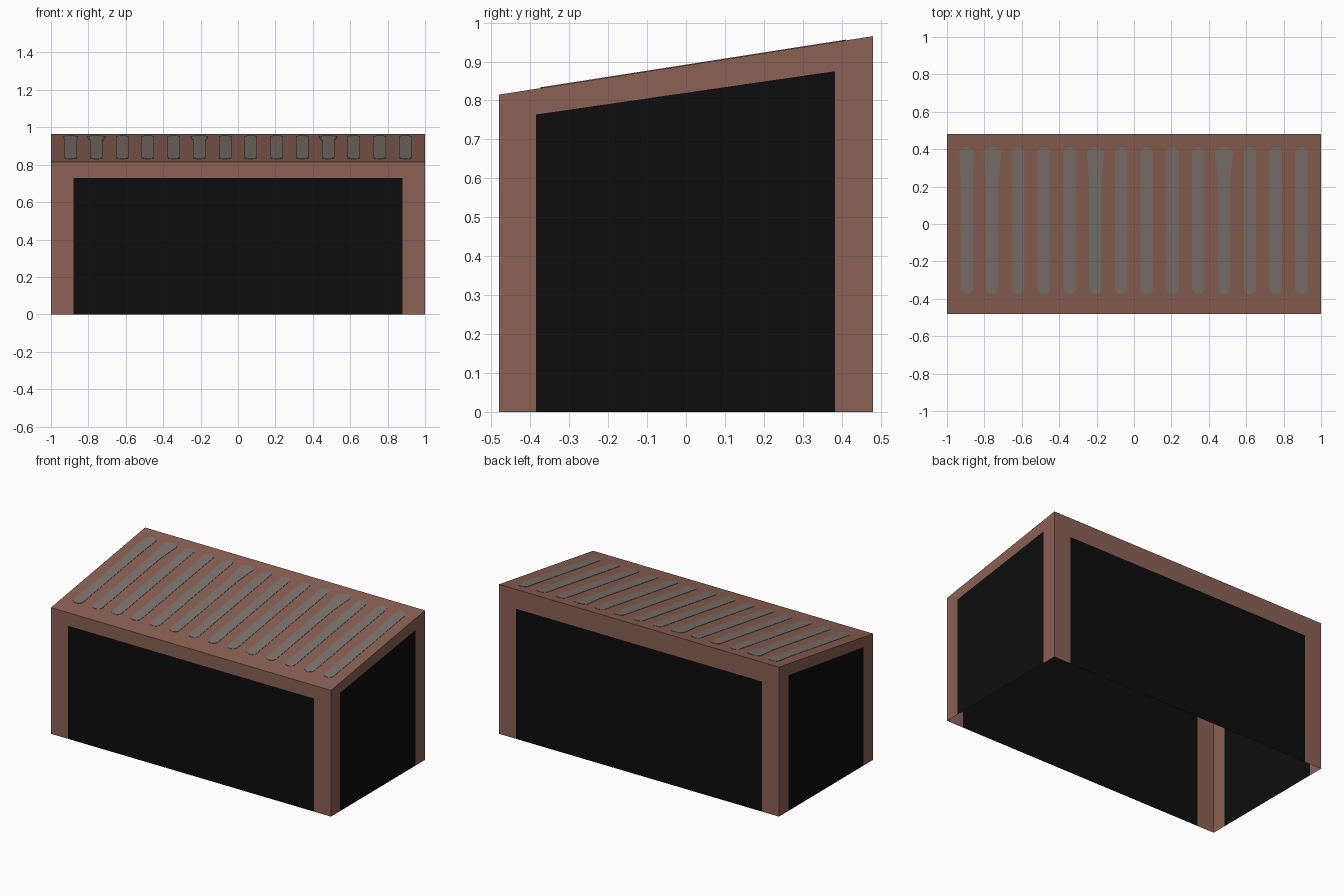
import bpy, bmesh, math

cube = bpy.data.objects.get("Cube")
if cube:
    bpy.data.objects.remove(cube, do_unlink=True)


def material(name, rgb):
    mat = bpy.data.materials.new(name)
    mat.use_nodes = True
    color = (*rgb, 1.0)
    mat.diffuse_color = color
    bsdf = mat.node_tree.nodes["Principled BSDF"]
    bsdf.inputs["Base Color"].default_value = color
    bsdf.inputs["Roughness"].default_value = 0.9
    return mat


brown = material("red brown frame", (0.262, 0.119, 0.089))
black = material("black panel", (0.004, 0.004, 0.004))
grey = material("warm grey slat", (0.205, 0.172, 0.152))

HALF_X, HALF_Y = 1.0, 0.48
FRONT_Z, BACK_Z = 0.815, 0.965
SLOPE = (BACK_Z - FRONT_Z) / (2 * HALF_Y)


def roof_z(y):
    return FRONT_Z + (y + HALF_Y) * SLOPE


def finish(bm, name, mats):
    mesh = bpy.data.meshes.new(name)
    bm.to_mesh(mesh)
    bm.free()
    for mat in mats:
        mesh.materials.append(mat)
    obj = bpy.data.objects.new(name, mesh)
    bpy.context.collection.objects.link(obj)
    return obj


def add_wall(bm, outer, inner):
    """Thin wall: two posts and a lintel around a dark panel that reaches the ground."""
    o = [bm.verts.new(p) for p in outer]
    i = [bm.verts.new(p) for p in inner]
    for k in range(3):
        bm.faces.new((o[k], i[k], i[k + 1], o[k + 1]))
    bm.faces.new(i).material_index = 1


# Open-bottomed shell: four framed walls under a sloping roof
bm = bmesh.new()
for y, top, panel_top in ((-HALF_Y, FRONT_Z, 0.73), (HALF_Y, BACK_Z, 0.84)):
    add_wall(bm,
             [(-HALF_X, y, 0), (-HALF_X, y, top), (HALF_X, y, top), (HALF_X, y, 0)],
             [(-0.88, y, 0), (-0.88, y, panel_top), (0.88, y, panel_top), (0.88, y, 0)])
for x in (-HALF_X, HALF_X):
    add_wall(bm,
             [(x, -HALF_Y, 0), (x, -HALF_Y, FRONT_Z), (x, HALF_Y, BACK_Z), (x, HALF_Y, 0)],
             [(x, -0.385, 0), (x, -0.385, 0.764), (x, 0.382, 0.875), (x, 0.382, 0)])
bm.faces.new([bm.verts.new((x, y, roof_z(y))) for x, y in
              ((-HALF_X, -HALF_Y), (HALF_X, -HALF_Y), (HALF_X, HALF_Y), (-HALF_X, HALF_Y))])
bmesh.ops.remove_doubles(bm, verts=bm.verts[:], dist=0.0001)
bmesh.ops.recalc_face_normals(bm, faces=bm.faces[:])
finish(bm, "shelter_shell", [brown, black])

# Painted roof slats: thin round-ended plates, a few flared at the back
bm = bmesh.new()
COUNT, RADIUS, THICK = 14, 0.033, 0.004
FLARED = {0: 0.006, 1: 0.016, 5: 0.014, 10: 0.016}
for n in range(COUNT):
    cx = -0.895 + n * 1.79 / (COUNT - 1)
    outline = []
    for end_y, sign, r in ((-0.375, -1, RADIUS), (0.41, 1, RADIUS + FLARED.get(n, 0))):
        for k in range(7):
            a = math.pi * k / 6
            outline.append((cx - sign * -r * math.cos(a),
                            end_y - sign * 0.025 + sign * 0.025 * math.sin(a)))
    # Keep the sides straight until the flare starts
    if n in FLARED:
        outline.insert(7, (cx + RADIUS, 0.24))
        outline.append((cx - RADIUS, 0.24))
    base = [bm.verts.new((x, y, roof_z(y) - THICK / 2)) for x, y in outline]
    face = bm.faces.new(base)
    grown = bmesh.ops.extrude_face_region(bm, geom=[face], use_keep_orig=True)
    for v in grown["geom"]:
        if isinstance(v, bmesh.types.BMVert):
            v.co.z += THICK
bmesh.ops.recalc_face_normals(bm, faces=bm.faces[:])
finish(bm, "roof_slats", [grey])
